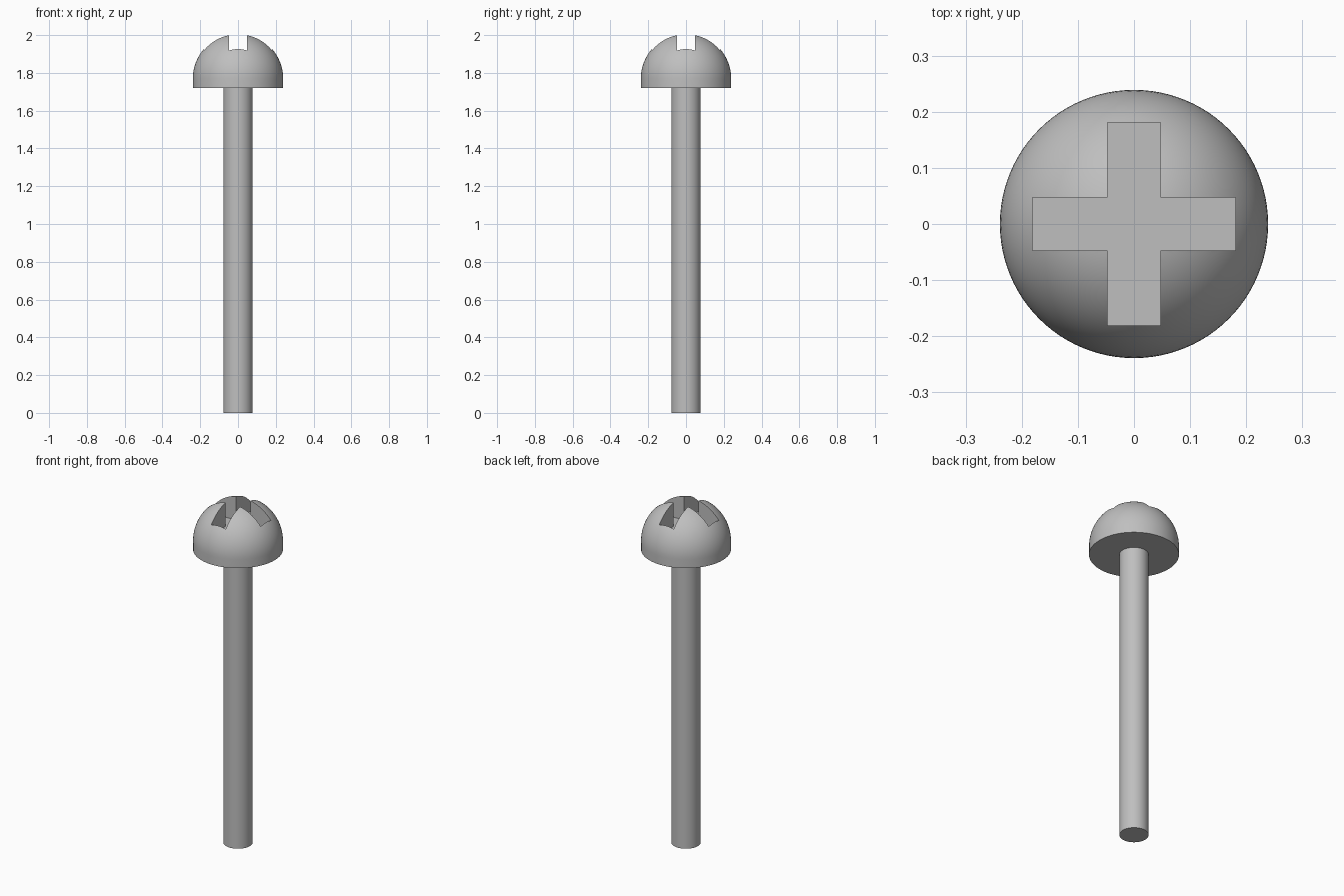
import bpy, bmesh, math
from mathutils import Matrix, Vector

cube = bpy.data.objects.get("Cube")
if cube:
    bpy.data.objects.remove(cube, do_unlink=True)

STEEL = (0.52, 0.52, 0.52, 1)
steel = bpy.data.materials.new("grey steel")
steel.use_nodes = True
steel.diffuse_color = STEEL
steel.node_tree.nodes["Principled BSDF"].inputs["Base Color"].default_value = STEEL

HEAD_R, HEAD_BOTTOM, DOME_BASE = 0.239, 1.72, 1.77
SHAFT_R = 0.078
SLOT_HALF, ARM, SLOT_FLOOR = 0.047, 0.181, 1.86
SEGMENTS = 96


def make_object(name, bm):
    bmesh.ops.recalc_face_normals(bm, faces=bm.faces)
    mesh = bpy.data.meshes.new(name)
    bm.to_mesh(mesh)
    bm.free()
    mesh.materials.append(steel)
    obj = bpy.data.objects.new(name, mesh)
    bpy.context.collection.objects.link(obj)
    return obj


def select_only(obj):
    bpy.ops.object.select_all(action="DESELECT")
    obj.select_set(True)
    bpy.context.view_layer.objects.active = obj


def lathe(name, profile):
    """Revolve (radius, height) points around z."""
    bm = bmesh.new()
    verts = [bm.verts.new((r, 0, z)) for r, z in profile]
    edges = [bm.edges.new(pair) for pair in zip(verts, verts[1:])]
    bmesh.ops.spin(bm, geom=verts + edges, cent=(0, 0, 0), axis=(0, 0, 1),
                   angle=math.tau, steps=SEGMENTS, use_merge=True)
    bmesh.ops.remove_doubles(bm, verts=bm.verts, dist=1e-5)
    return make_object(name, bm)


# Shaft
shaft = lathe("shaft", [(0, 0), (SHAFT_R, 0), (SHAFT_R, HEAD_BOTTOM), (0, HEAD_BOTTOM)])

# Domed head with a short straight rim
rings = 24
dome = [(HEAD_R * math.cos(a), DOME_BASE + HEAD_R * math.sin(a))
        for a in (math.pi / 2 * i / rings for i in range(rings))]
head = lathe("head", [(0, HEAD_BOTTOM), (HEAD_R, HEAD_BOTTOM)] + dome
             + [(0, DOME_BASE + HEAD_R)])

# Cross-shaped cutter for the driver recess
bm = bmesh.new()
arm = [Vector((SLOT_HALF, -SLOT_HALF, SLOT_FLOOR)), Vector((ARM, -SLOT_HALF, SLOT_FLOOR)),
       Vector((ARM, SLOT_HALF, SLOT_FLOOR))]
outline = [bm.verts.new(Matrix.Rotation(math.pi / 2 * k, 3, "Z") @ p)
           for k in range(4) for p in arm]
floor = bm.faces.new(outline)
raised = bmesh.ops.extrude_face_region(bm, geom=[floor], use_keep_orig=True)["geom"]
bmesh.ops.translate(bm, vec=(0, 0, 0.4),
                    verts=[v for v in raised if isinstance(v, bmesh.types.BMVert)])
cutter = make_object("recess_cutter", bm)
cutter.hide_render = True

# Cut the recess
cut = head.modifiers.new("cross recess", "BOOLEAN")
cut.operation = "DIFFERENCE"
cut.solver = "EXACT"
cut.object = cutter
select_only(head)
bpy.ops.object.modifier_apply(modifier=cut.name)
bpy.data.objects.remove(cutter, do_unlink=True)

# Smooth curved surfaces, keep the edges crisp
for part in (shaft, head):
    select_only(part)
    bpy.ops.object.shade_smooth_by_angle(angle=math.radians(30))
